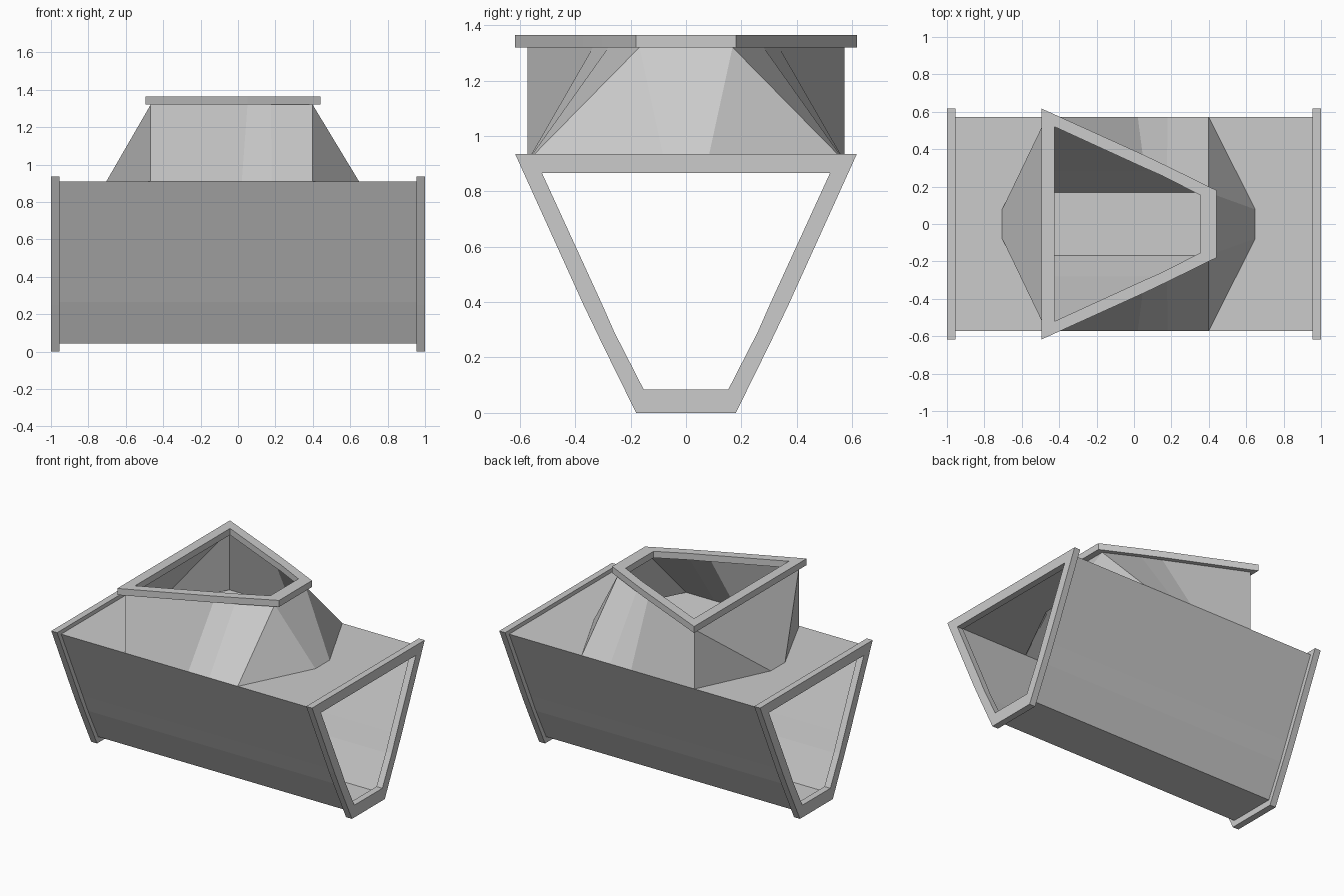
import bpy, bmesh

if "Cube" in bpy.data.objects:
    bpy.data.objects.remove(bpy.data.objects["Cube"])

# Half profiles of the duct section as (half width, height), wide end first
OUTER = [(.617, .935), (.37, .39), (.303, .25), (.18, 0)]
WALL = [(.573, .908), (.336, .39), (.28, .265), (.168, .042)]
INNER = [(.52, .866), (.302, .39), (.258, .29), (.153, .085)]
COLLAR_X, COLLAR_Z, LIP = .441, 1.32, .045


def full(half):
    return half + [(-u, v) for u, v in reversed(half)]


def make(name, faces):
    """Build a mesh object from polygons of coordinates, welding shared corners."""
    bm = bmesh.new()
    for f in faces:
        bm.faces.new([bm.verts.new(p) for p in f])
    bmesh.ops.remove_doubles(bm, verts=bm.verts, dist=.0005)
    bmesh.ops.recalc_face_normals(bm, faces=bm.faces)
    me = bpy.data.meshes.new(name)
    bm.to_mesh(me)
    bm.free()
    ob = bpy.data.objects.new(name, me)
    bpy.context.collection.objects.link(ob)
    return ob


def flange(name, place):
    """Ring plate between the outer and inner profile; place(u, v, w) -> xyz."""
    o, n = full(OUTER), full(INNER)
    faces = []
    for i in range(len(o)):
        j = (i + 1) % len(o)
        strip = [(o[i], o[j], 0), (o[i], o[j], LIP), (n[i], n[j], LIP), (n[i], n[j], 0)]
        for k in range(4):
            a, b = strip[k], strip[(k + 1) % 4]
            faces.append([place(*a[0], a[2]), place(*a[1], a[2]),
                          place(*b[1], b[2]), place(*b[0], b[2])])
    return make(name, faces)


# Flanges at both duct ends and on the branch opening
flange("right_flange", lambda u, v, w: (1 - w, u, v))
flange("left_flange", lambda u, v, w: (w - 1, u, v))
flange("branch_flange", lambda u, v, w: (COLLAR_X - v, u, COLLAR_Z + w))

# Main duct: thin sheet walls, with the top cut away under the branch
L = 1 - LIP
W, H = WALL[0]
xl, xr = COLLAR_X - H, COLLAR_X - WALL[-1][1]
base_x = [xl, .02, .18, xr]
TIP_L, TIP_R, TIP_Y = -.705, .648, .078
p = full(WALL)
duct = []
for (u0, v0), (u1, v1) in zip(p, p[1:]):
    duct.append([(-L, u0, v0), (L, u0, v0), (L, u1, v1), (-L, u1, v1)])
for end, corner, tip in ((-L, xl, TIP_L), (L, xr, TIP_R)):
    duct.append([(end, -W, H), (corner, -W, H), (tip, -TIP_Y, H),
                 (tip, TIP_Y, H), (corner, W, H), (end, W, H)])
make("main_duct", duct)

# Branch: sheet transition from the wide base opening to the duct-shaped collar
branch = []
for s in (-1, 1):
    top = [(COLLAR_X - v, s * u, COLLAR_Z) for u, v in WALL]
    base = [(x, s * W, H) for x in base_x]
    for i in range(3):
        branch.append([top[i], top[i + 1], base[i + 1], base[i]])
    branch.append([top[0], base[0], (TIP_L, s * TIP_Y, H)])
    branch.append([top[3], base[3], (TIP_R, s * TIP_Y, H)])
for (u, v), tip in ((WALL[0], TIP_L), (WALL[-1], TIP_R)):
    x = COLLAR_X - v
    branch.append([(x, u, COLLAR_Z), (x, -u, COLLAR_Z), (tip, -TIP_Y, H), (tip, TIP_Y, H)])
make("branch_transition", branch)
